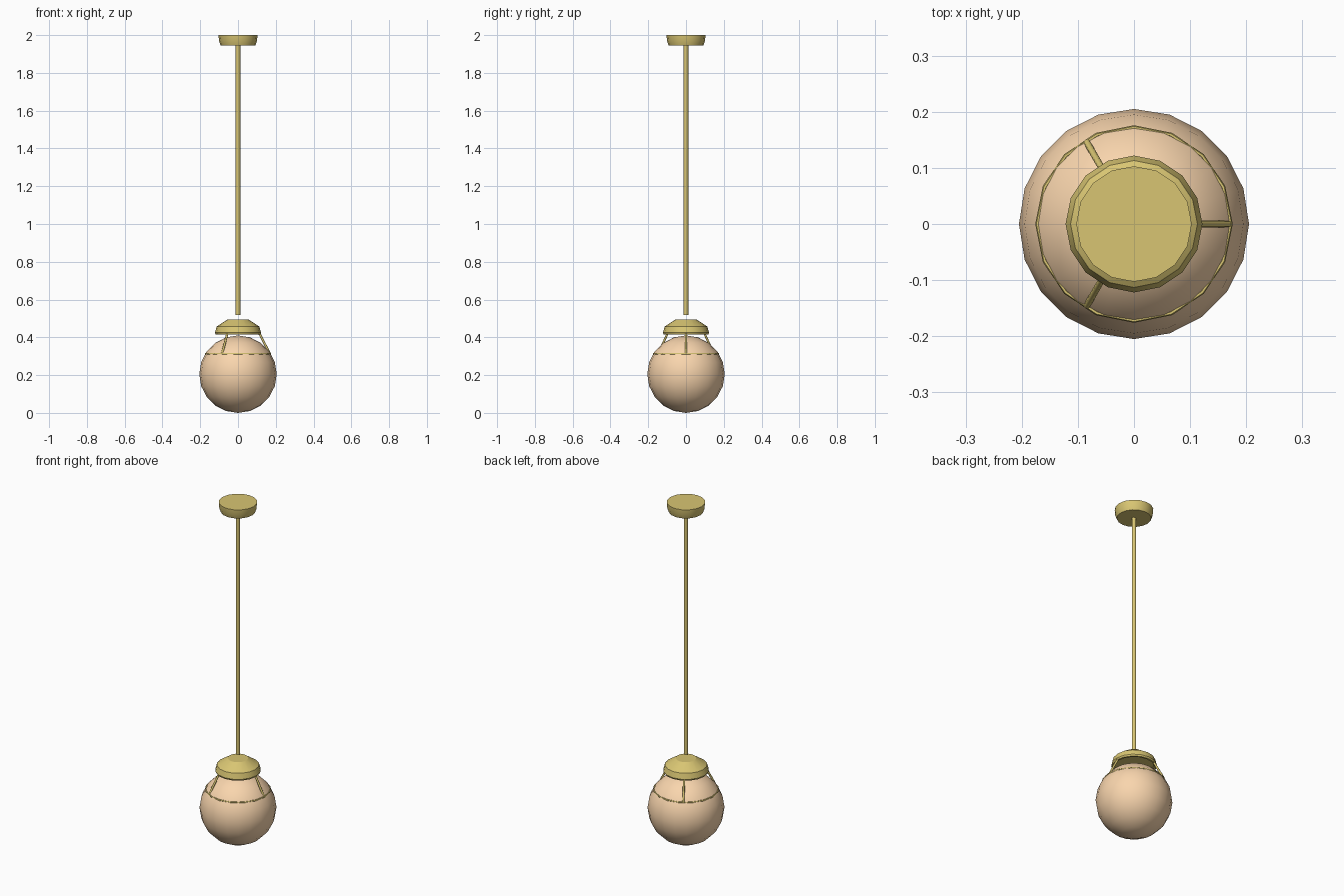
import bpy, math
from mathutils import Vector

if "Cube" in bpy.data.objects:
    bpy.data.objects.remove(bpy.data.objects["Cube"])


def material(name, color):
    m = bpy.data.materials.new(name)
    m.diffuse_color = color
    m.use_nodes = True
    m.node_tree.nodes["Principled BSDF"].inputs["Base Color"].default_value = m.diffuse_color
    return m


brass = material("brass", (0.69, 0.56, 0.17, 1))
amber = material("amber_glass", (0.95, 0.67, 0.42, 1))


def finish(name, mat, angle=30):
    ob = bpy.context.object
    ob.name = name
    ob.data.materials.append(mat)
    bpy.ops.object.shade_smooth_by_angle(angle=math.radians(angle))
    return ob


def lathe(name, profile, sides, mat):
    """Closed turned solid from (radius, height) points, bottom to top."""
    verts, faces = [], []
    for r, z in profile:
        for i in range(sides):
            a = math.tau * i / sides
            verts.append((r * math.cos(a), r * math.sin(a), z))
    for k in range(len(profile) - 1):
        for i in range(sides):
            j = (i + 1) % sides
            faces.append((k * sides + i, k * sides + j,
                          (k + 1) * sides + j, (k + 1) * sides + i))
    faces.append(tuple(reversed(range(sides))))
    faces.append(tuple(range(len(verts) - sides, len(verts))))
    mesh = bpy.data.meshes.new(name)
    mesh.from_pydata(verts, [], faces)
    ob = bpy.data.objects.new(name, mesh)
    bpy.context.collection.objects.link(ob)
    bpy.ops.object.select_all(action='DESELECT')
    ob.select_set(True)
    bpy.context.view_layer.objects.active = ob
    return finish(name, mat)


def rod(name, a, b, radius, sides, mat):
    a, b = Vector(a), Vector(b)
    d = b - a
    bpy.ops.mesh.primitive_cylinder_add(
        vertices=sides, radius=radius, depth=d.length, location=(a + b) / 2,
        rotation=d.to_track_quat('Z', 'Y').to_euler())
    return finish(name, mat, 50)


# Glass globe
bpy.ops.mesh.primitive_uv_sphere_add(segments=20, ring_count=10, radius=0.205,
                                     location=(0, 0, 0.205))
finish("globe", amber, 60)

# Thin band around the globe
bpy.ops.mesh.primitive_torus_add(major_segments=16, minor_segments=6,
                                 major_radius=0.172, minor_radius=0.004,
                                 location=(0, 0, 0.313))
finish("globe_band", brass, 60)

# Holder cap above the globe
lathe("holder_cap", [(0.105, 0.426), (0.108, 0.416), (0.118, 0.416), (0.122, 0.425),
                     (0.113, 0.457), (0.055, 0.495)], 16, brass)

# Three arms from the cap down to the band
for i in range(3):
    a = math.tau * i / 3
    c, s = math.cos(a), math.sin(a)
    rod(f"arm_{i + 1}", (0.108 * c, 0.108 * s, 0.43),
        (0.168 * c, 0.168 * s, 0.315), 0.006, 8, brass)

# Long hanging stem
rod("stem", (0, 0, 0.517), (0, 0, 1.95), 0.012, 8, brass)

# Ceiling canopy
lathe("ceiling_canopy", [(0.092, 1.945), (0.101, 1.97), (0.103, 2.0)], 16, brass)
